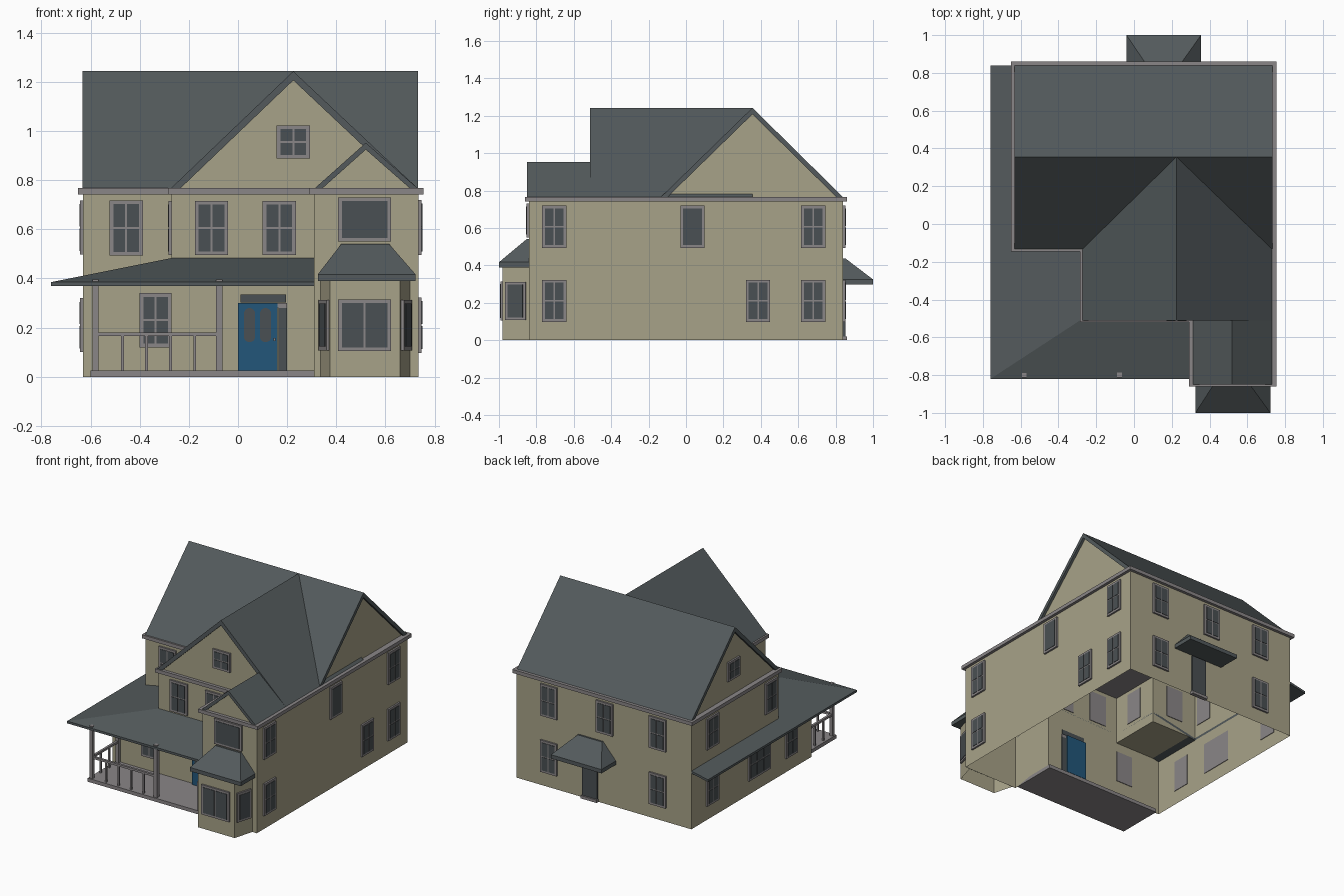
import bpy, bmesh, math
from mathutils import Matrix, Vector

if "Cube" in bpy.data.objects:
    bpy.data.objects.remove(bpy.data.objects["Cube"])


def material(name, rgb):
    m = bpy.data.materials.new(name)
    lin = [((c / 255 + 0.055) / 1.055) ** 2.4 for c in rgb]
    m.diffuse_color = (*lin, 1)
    m.use_nodes = True
    m.node_tree.nodes["Principled BSDF"].inputs["Base Color"].default_value = m.diffuse_color
    return m


WALL = material("cream siding", (167, 162, 136))
ROOF = material("dark slate", (83, 90, 92))
TRIM = material("grey trim", (138, 134, 135))
GLASS = material("dark glass", (74, 80, 83))
BLUE = material("blue door paint", (34, 86, 122))


def mesh(name, verts, faces, mat):
    me = bpy.data.meshes.new(name)
    bm = bmesh.new()
    vs = [bm.verts.new(v) for v in verts]
    for f in faces:
        bm.faces.new([vs[i] for i in f])
    bmesh.ops.recalc_face_normals(bm, faces=bm.faces)
    bm.to_mesh(me)
    bm.free()
    me.materials.append(mat)
    ob = bpy.data.objects.new(name, me)
    bpy.context.collection.objects.link(ob)
    return ob


def prism(name, pts, axis, lo, hi, mat, caps=True):
    """Extrude a 2D outline along an axis; without caps it is an open shell."""
    put = {"x": lambda p, t: (t, p[0], p[1]),
           "y": lambda p, t: (p[0], t, p[1]),
           "z": lambda p, t: (p[0], p[1], t)}[axis]
    n = len(pts)
    verts = [put(p, t) for t in (lo, hi) for p in pts]
    faces = [(i, (i + 1) % n, n + (i + 1) % n, n + i) for i in range(n)]
    if caps:
        faces += [tuple(range(n)), tuple(range(n, 2 * n))]
    return mesh(name, verts, faces, mat)


def box(name, x, y, z, mat):
    return prism(name, [(x[0], y[0]), (x[1], y[0]), (x[1], y[1]), (x[0], y[1])],
                 "z", z[0], z[1], mat)


def window(name, at, w, h, turn=0, cols=2, rows=2):
    """Framed window facing -y, turned about z; 'at' is its centre on the wall."""
    place = Matrix.Translation(Vector(at)) @ Matrix.Rotation(math.radians(turn), 4, "Z")
    parts = [box(name + "_frame", (-w / 2, w / 2), (-0.012, 0.004), (-h / 2, h / 2), TRIM)]
    edge, bar = 0.015, 0.008
    pw = (w - 2 * edge - (cols - 1) * bar) / cols
    ph = (h - 2 * edge - (rows - 1) * bar) / rows
    for c in range(cols):
        for r in range(rows):
            x = -w / 2 + edge + c * (pw + bar)
            z = -h / 2 + edge + r * (ph + bar)
            parts.append(box(name + "_pane", (x, x + pw), (-0.015, -0.011), (z, z + ph), GLASS))
    for p in parts:
        p.matrix_world = place


# Walls: open-bottomed shells, upper storey has a notch at the front left
lower = [(-.63, .84), (-.63, -.5), (.31, -.5), (.31, -.84), (.735, -.84), (.735, .84)]
upper = [(-.63, .84), (-.63, -.13), (-.27, -.13), (-.27, -.5),
         (.31, -.5), (.31, -.84), (.735, -.84), (.735, .84)]
prism("lower_walls", lower, "z", 0, .405, WALL, caps=False)
prism("upper_walls", upper, "z", .405, .75, WALL, caps=False)
mesh("notch_ceiling", [(-.63, -.5, .405), (-.27, -.5, .405), (-.27, -.13, .405), (-.63, -.13, .405)],
     [(0, 1, 2, 3)], WALL)

# Eave band
eave = [(-.65, .86), (-.65, -.145), (-.285, -.145), (-.285, -.52),
        (.29, -.52), (.29, -.86), (.755, -.86), (.755, .86)]
prism("eave_band", eave, "z", .742, .767, TRIM)


# Gabled roofs: a folded slab with a recessed siding gable inside
def gable(name, axis, left, mid, right, top, lo, hi, wlo, whi, t):
    base = .765
    inset = t * (right - left) / 2 / (top - base)
    inner = [(left + inset, base), (mid, top - t), (right - inset, base)]
    prism(name + "_roof", [(left, base), (mid, top), (right, base)] + inner[::-1],
          axis, lo, hi, ROOF)
    prism(name + "_gable_wall", inner, axis, wlo, whi, WALL)


gable("main", "x", -.135, .355, .84, 1.243, -.632, .733, -.615, .715, .035)
gable("front_wing", "y", -.275, .225, .733, 1.243, -.512, .355, -.498, .3, .037)
gable("small_front", "y", .31, .52, .733, .952, -.85, -.49, -.837, -.49, .028)

# Wrap-around porch roof
pr = [(-.76, -.82, .385), (.31, -.82, .385), (.31, -.5, .483), (-.27, -.5, .483),
      (-.27, -.13, .483), (-.63, -.13, .411), (-.63, .84, .411), (-.76, .84, .385)]
n = len(pr)
mesh("porch_roof", pr + [(x, y, z - .016) for x, y, z in pr],
     [(0, 1, 2, 3), (0, 3, 4, 5, 6, 7), (8, 9, 10, 11), (8, 11, 12, 13, 14, 15)]
     + [(i, (i + 1) % n, n + (i + 1) % n, n + i) for i in range(n)], ROOF)

# Porch floor, posts and railings
box("porch_floor", (-.6, .31), (-.82, -.49), (0, .025), TRIM)
for x, y, w in ((-.58, -.8, .012), (-.077, -.8, .013), (-.58, -.512, .012)):
    box("porch_post", (x - w, x + w), (y - w, y + w), (.025, .395), TRIM)
box("front_rail", (-.58, -.08), (-.808, -.792), (.165, .18), TRIM)
box("side_rail", (-.588, -.572), (-.8, -.51), (.165, .18), TRIM)
for i in range(4):
    x = -.47 + i * .098
    box("front_baluster", (x - .006, x + .006), (-.806, -.794), (.025, .165), TRIM)
for i in range(2):
    y = -.705 + i * .097
    box("side_baluster", (-.586, -.574), (y - .006, y + .006), (.025, .165), TRIM)

# Front door with rounded lights, side frame and transom
box("front_door", (0, .16), (-.516, -.488), (.025, .3), BLUE)
for cx in (.047, .112):
    pts = []
    for k in range(12):
        a = 2 * math.pi * (k + .5) / 12
        pts.append((cx + .023 * math.cos(a), .21 + .023 * math.sin(a) + math.copysign(.047, math.sin(a))))
    prism("door_light", pts, "y", -.52, -.515, GLASS)
box("door_knob", (.145, .153), (-.526, -.515), (.145, .158), TRIM)
box("door_side_frame", (.165, .2), (-.514, -.498), (.025, .28), GLASS)
box("door_head_frame", (.16, .2), (-.516, -.498), (.28, .3), TRIM)
box("door_transom", (.01, .195), (-.516, -.498), (.302, .335), GLASS)

# Bay window
prism("bay_walls", [(.335, -.84), (.375, -.98), (.66, -.98), (.7, -.84)], "z", 0, .395, WALL, caps=False)


# Hipped lean-to roofs over the bay and the back door
def hood(name, x0, x1, tx0, tx1, wall_y, out_y, z0, z1, top):
    ty = wall_y + (out_y - wall_y) * .08
    v = [(x0, wall_y, z0), (x0, out_y, z0), (x1, out_y, z0), (x1, wall_y, z0),
         (x0, wall_y, z1), (x0, out_y, z1), (x1, out_y, z1), (x1, wall_y, z1),
         (tx0, wall_y, top), (tx0, ty, top), (tx1, ty, top), (tx1, wall_y, top)]
    f = [(0, 1, 2, 3), (8, 9, 10, 11), (0, 3, 7, 11, 8, 4)]
    for b in (0, 4):
        f += [(b + i, b + i + 1, b + i + 5, b + i + 4) for i in range(3)]
    mesh(name, v, f, ROOF)


hood("bay_roof", .325, .722, .42, .615, -.84, -1, .39, .417, .54)
hood("back_door_hood", -.04, .355, .06, .25, .84, 1, .298, .325, .437)

# Back door and step
box("back_door", (.1, .215), (.835, .852), (.01, .29), GLASS)
box("back_step", (.095, .22), (.835, .862), (0, .02), TRIM)

# Front windows
window("front_upper_left_window", (-.455, -.13, .605), .135, .225)
for x in (-.108, .168):
    window("front_upper_window", (x, -.5, .605), .135, .22)
window("front_upper_right_window", (.515, -.84, .64), .215, .18, 0, 1, 1)
window("front_attic_window", (.225, -.498, .955), .135, .135)
window("porch_window", (-.335, -.5, .23), .13, .22)
window("bay_front_window", (.515, -.98, .21), .215, .21, 0, 2, 1)
tilt = math.degrees(math.atan2(.14, .04))
window("bay_right_window", (.68, -.91, .21), .115, .205, tilt, 1, 1)
window("bay_left_window", (.355, -.91, .21), .115, .205, -tilt, 1, 1)

# Right side windows
for y, z, c in ((-.705, .607, 2), (.035, .607, 1), (.68, .607, 2),
                (-.705, .21, 2), (.385, .21, 2), (.68, .21, 2)):
    window("right_window", (.735, y, z), .13, .225, 90, c, c)

# Back windows
for x, z in ((.48, .607), (.045, .607), (-.37, .607), (.48, .21), (-.37, .21)):
    window("back_window", (x, .84, z), .13, .225, 180)

# Left side windows
for y, z, w, c in ((.61, .607, .13, 2), (-.04, .607, .13, 2), (.61, .21, .13, 2),
                   (.09, .21, .24, 3), (-.27, .21, .13, 2)):
    window("left_window", (-.63, y, z), w, .22, -90, c)
window("left_attic_window", (-.615, .355, .945), .13, .135, -90)
window("notch_window", (-.27, -.32, .605), .13, .22, -90)
